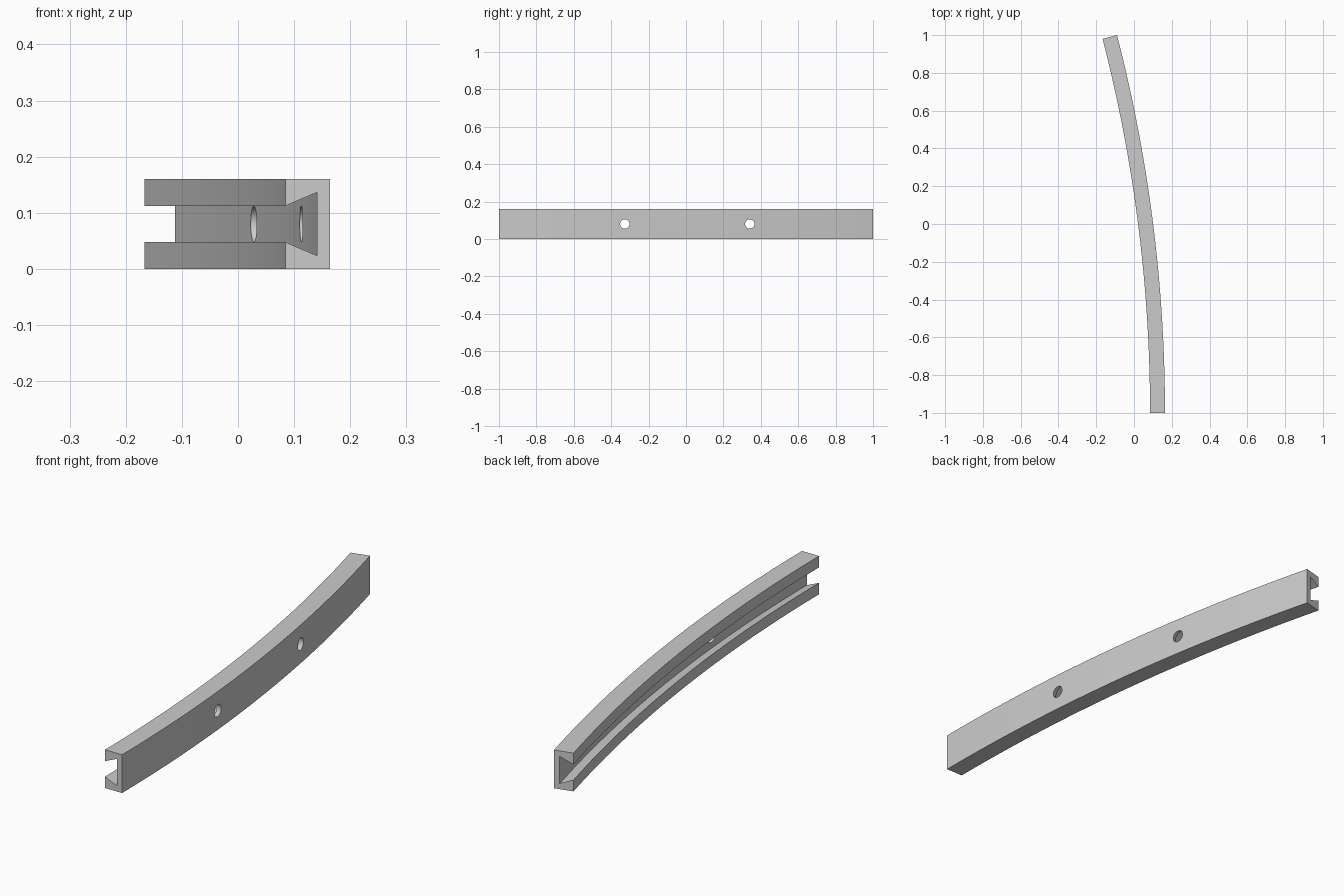
import bpy, bmesh, math
from mathutils import Matrix, Vector

if "Cube" in bpy.data.objects:
    bpy.data.objects.remove(bpy.data.objects["Cube"])

CX, CY, R_OUT = -7.836, -1.0, 8.0     # arc centre and outer radius
SWEEP = 2 * math.atan(0.127)          # arc angle
STEPS, MID = 48, 0.08

# C-shaped dovetail channel profile: (radius, height)
half = [(7.977, 0.0565), (7.921, 0.0325), (7.921, 0.08), (R_OUT, 0.08)]
profile = [(r, MID + h) for r, h in half] + [(r, MID - h) for r, h in reversed(half)]


def new_object(name, bm):
    bmesh.ops.recalc_face_normals(bm, faces=bm.faces)
    mesh = bpy.data.meshes.new(name)
    bm.to_mesh(mesh)
    bm.free()
    ob = bpy.data.objects.new(name, mesh)
    bpy.context.collection.objects.link(ob)
    return ob


# Curved rail: profile swept along the arc
bm = bmesh.new()
rings = []
for i in range(STEPS + 1):
    a = SWEEP * i / STEPS
    rings.append([bm.verts.new((CX + r * math.cos(a), CY + r * math.sin(a), z))
                  for r, z in profile])
n = len(profile)
for p, q in zip(rings, rings[1:]):
    for j in range(n):
        k = (j + 1) % n
        bm.faces.new((p[j], p[k], q[k], q[j]))
bm.faces.new(rings[0])
bm.faces.new(rings[-1])
rail = new_object("curved_rail", bm)

# Tapered screw holes at thirds of the arc, wider on the slot side
bm = bmesh.new()
for a in (SWEEP / 3, 2 * SWEEP / 3):
    d = Vector((math.cos(a), math.sin(a), 0))
    pos = Vector((CX, CY, MID)) + d * 7.9885
    m = Matrix.Translation(pos) @ d.to_track_quat('Z', 'Y').to_matrix().to_4x4()
    bmesh.ops.create_cone(bm, cap_ends=True, segments=48, radius1=0.0335,
                          radius2=0.0235, depth=0.033, matrix=m)
cutter = new_object("hole_cutter", bm)
cutter.hide_render = True
cutter.hide_set(True)

mod = rail.modifiers.new("holes", 'BOOLEAN')
mod.operation = 'DIFFERENCE'
mod.solver = 'EXACT'
mod.object = cutter
bpy.context.view_layer.objects.active = rail
rail.select_set(True)
bpy.ops.object.modifier_apply(modifier=mod.name)
bpy.data.objects.remove(cutter)
bpy.ops.object.shade_smooth_by_angle(angle=math.radians(20))
